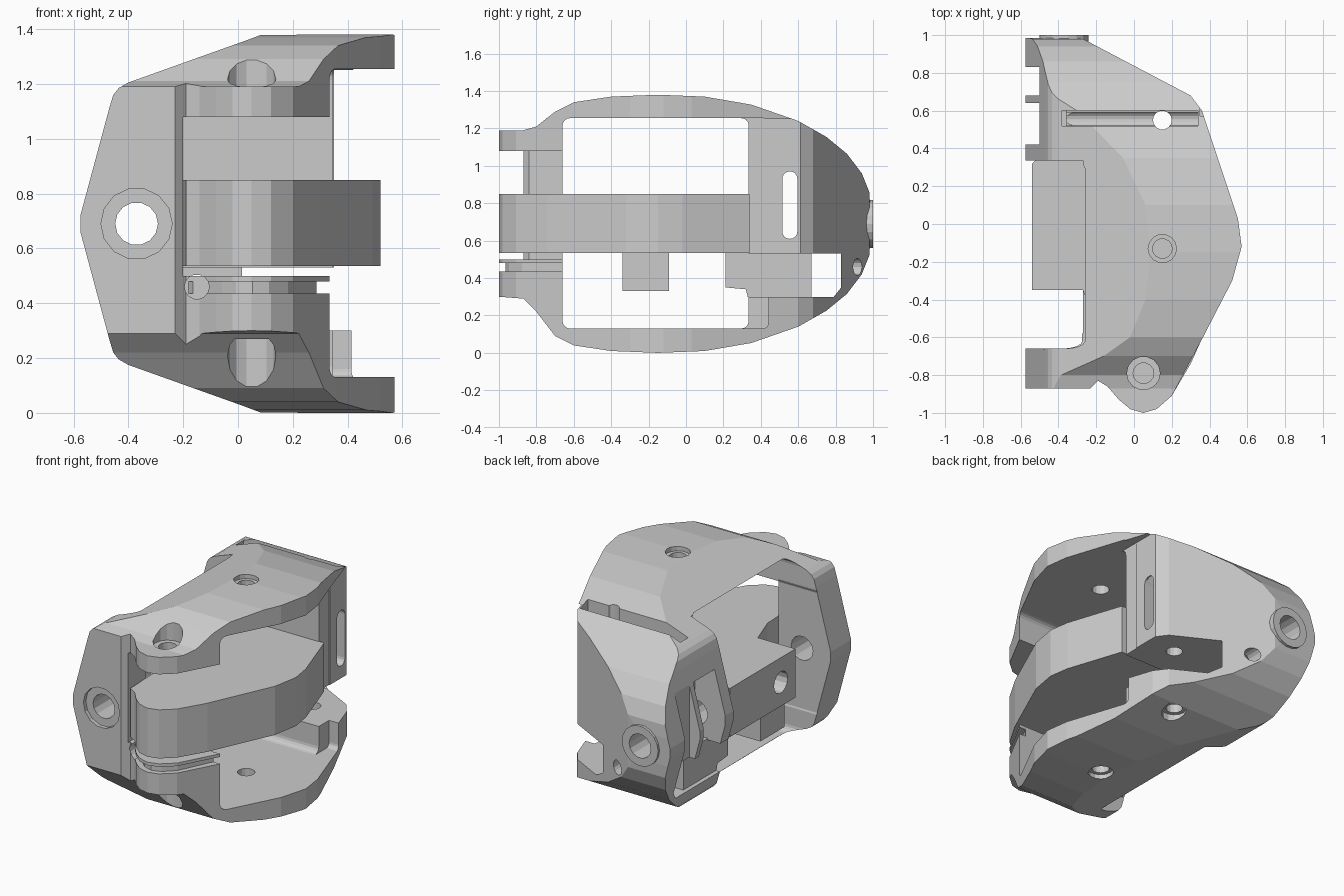
import bpy, bmesh, math

if "Cube" in bpy.data.objects:
    bpy.data.objects.remove(bpy.data.objects["Cube"])


def prism(name, pts, axis, a, b):
    """Extrude a 2D outline along an axis. x: (y,z)  y: (x,z)  z: (x,y)"""
    def place(p, t):
        return {'x': (t, p[0], p[1]), 'y': (p[0], t, p[1]), 'z': (p[0], p[1], t)}[axis]
    bm = bmesh.new()
    lo = [bm.verts.new(place(p, a)) for p in pts]
    hi = [bm.verts.new(place(p, b)) for p in pts]
    bm.faces.new(lo)
    bm.faces.new(hi[::-1])
    n = len(pts)
    for i in range(n):
        j = (i + 1) % n
        bm.faces.new((lo[i], hi[i], hi[j], lo[j]))
    bmesh.ops.recalc_face_normals(bm, faces=bm.faces)
    me = bpy.data.meshes.new(name)
    bm.to_mesh(me)
    bm.free()
    ob = bpy.data.objects.new(name, me)
    bpy.context.collection.objects.link(ob)
    return ob


def box(name, x0, x1, y0, y1, z0, z1):
    return prism(name, [(x0, y0), (x1, y0), (x1, y1), (x0, y1)], 'z', z0, z1)


def circle(u, v, r, n=14):
    return [(u + r * math.cos(2 * math.pi * i / n), v + r * math.sin(2 * math.pi * i / n)) for i in range(n)]


def rounded(u0, u1, v0, v1, r, n=4):
    pts = []
    for cu, cv, s in ((u1 - r, v1 - r, 0), (u0 + r, v1 - r, 1), (u0 + r, v0 + r, 2), (u1 - r, v0 + r, 3)):
        for i in range(n + 1):
            t = (s + i / n) * math.pi / 2
            pts.append((cu + r * math.cos(t), cv + r * math.sin(t)))
    return pts


def boolean(ob, tool, op='DIFFERENCE'):
    m = ob.modifiers.new('bool', 'BOOLEAN')
    m.operation, m.object, m.solver = op, tool, 'EXACT'
    dg = bpy.context.evaluated_depsgraph_get()
    me = bpy.data.meshes.new_from_object(ob.evaluated_get(dg))
    ob.modifiers.clear()
    ob.data = me
    bpy.data.objects.remove(tool)


MID = 0.69

# Outer shell: side, front and top outlines intersected
side_top = [(-1.0, 1.19), (-0.87, 1.19), (-0.8, 1.21), (-0.7, 1.29), (-0.6, 1.34), (-0.4, 1.37),
            (-0.15, 1.38), (0.1, 1.37), (0.35, 1.327), (0.6, 1.24), (0.75, 1.155), (0.86, 1.065),
            (0.94, 0.96), (0.98, 0.86), (0.985, 0.78)]
side_low = [(y, 2 * MID - z) for y, z in side_top[::-1]]
side_low[-1], side_low[-2] = (-1.0, 0.3), (-0.87, 0.29)
side_low[-3] = (-0.8, 0.22)
shell = prism('outer_shell', side_top + side_low, 'x', -0.6, 0.6)

front_top = [(-0.575, 0.72), (-0.47, 1.11), (-0.455, 1.16), (-0.435, 1.185), (-0.4, 1.205), (0.02, 1.355),
             (0.1, 1.385), (0.6, 1.385)]
front = front_top + [(x, 2 * MID - z) for x, z in front_top[::-1]]
boolean(shell, prism('front_cut', front, 'y', -1.1, 1.1), 'INTERSECT')

lobe = [(-0.23, -0.87), (-0.19, -0.83), (-0.14, -0.86), (-0.08, -0.93), (-0.02, -0.98), (0.05, -1.0),
        (0.12, -0.98), (0.2, -0.91), (0.36, -0.61)]
top = [(-0.58, -0.87)] + lobe + [(0.52, -0.3), (0.57, -0.12), (0.55, 0.03), (0.36, 0.6), (0.3, 0.68),
                                 (-0.27, 0.98), (-0.58, 1.0)]
boolean(shell, prism('top_cut', top, 'z', -0.1, 1.5), 'INTERSECT')

# Openings: main cavity, left side, rear wall edge, rear lower window, front gap
boolean(shell, prism('cavity', rounded(-0.66, 0.335, 0.13, 1.255, 0.04), 'x', -1, 1))
boolean(shell, prism('left_opening', [(-0.8, -0.65), (-0.57, -0.65), (-0.49, -0.6), (-0.27, -0.58),
                                      (-0.27, 0.335), (-0.8, 0.335)], 'z', -0.1, 1.5))
boolean(shell, prism('wall_edge', rounded(0, 0.44, 0.13, 1.255, 0.03), 'x', 0.345, 1))
boolean(shell, box('wall_face', 0.35, 1, 0.2, 0.62, 0.3, 1.25))
boolean(shell, prism('rear_window', [(0.2, 0.3), (0.79, 0.3), (0.83, 0.35), (0.83, 0.53), (0.2, 0.53)], 'x', -1, 1))
boolean(shell, box('front_gap', -0.2, 0.8, -1.1, -0.55, 0.5, 1.08))
# Arch inner edge bevels
for z0, z1 in ((1.08, 1.255), (0.3, 0.13)):
    boolean(shell, prism('arch_bevel', [(-0.665, z0), (-0.6, z1), (-0.55, z1), (-0.55, z0)], 'x', -0.5, -0.2))

# Groove running round the lower lobe
groove = box('lobe_groove', -0.18, 0.6, -1.1, -0.66, 0.435, 0.48)
core = [(x * 0.86 + 0.01, y * 0.965) for x, y in lobe[1:]] + [(0.3, -0.5), (-0.3, -0.5)]
boolean(groove, prism('groove_core', core, 'z', 0.3, 0.6))
boolean(shell, groove)

# Rear slots and the stepped left pocket
boolean(shell, prism('wall_slot', rounded(0.515, 0.595, 0.61, 0.97, 0.038), 'x', -1, 1))
boolean(shell, box('top_slot', -0.38, 0.34, 0.52, 0.6, 0.95, 1.5))
boolean(shell, box('left_step', -1, -0.5, 0.68, 0.83, -0.1, 1.5))
boolean(shell, box('left_pocket', -1, -0.36, 0.42, 0.64, 0.45, 1.0))

# Mid plate with its left block and front lobe
plate = [(-0.54, -0.35), (-0.27, -0.35), (-0.2, -0.55)] + lobe[1:8] + \
        [(0.3, -0.74), (0.49, -0.32), (0.52, -0.15), (0.5, -0.02), (0.38, 0.34), (-0.52, 0.34), (-0.54, 0.32)]
mid = prism('mid_plate', plate, 'z', 0.535, 0.85)
boolean(mid, prism('side_hole', circle(-0.2, MID, 0.07), 'x', -0.7, -0.4))

# Screw holes through the plates, countersunk outside
for x, y, r, R, z0, z1 in ((0.15, -0.13, 0.052, 0.075, 0.03, 1.35), (0.05, -0.79, 0.055, 0.088, 0.27, 1.17),
                           (0.15, 0.55, 0.05, 0.075, 0.14, 1.4)):
    boolean(shell, prism('screw_hole', circle(x, y, r), 'z', -0.1, 1.5))
    boolean(shell, prism('sink_low', circle(x, y, R), 'z', -0.1, z0))
    boolean(shell, prism('sink_high', circle(x, y, R), 'z', z1, 1.5))

# Pivot bore running front to back
for ob in (shell, mid):
    boolean(ob, prism('pivot_bore', circle(-0.37, MID, 0.078), 'y', -1.2, 1.2))
boolean(shell, prism('pivot_sink', circle(-0.37, MID, 0.13), 'y', -1.2, -0.845))
for y0, y1 in ((-1.2, -0.78), (0.75, 1.2)):
    boolean(shell, prism('pin_hole', circle(-0.15, 0.46, 0.045), 'y', y0, y1))

# Rear washer
washer = prism('rear_washer', circle(-0.37, MID, 0.13, 18), 'y', 0.93, 1.0)
boolean(washer, prism('washer_bore', circle(-0.37, MID, 0.078), 'y', 0.8, 1.2))

# Small blocks under the mid plate
box('guide_block', -0.47, -0.28, -0.34, -0.09, 0.33, 0.54)
prism('rear_block', [(0.21, 0.54), (0.21, 0.35), (0.32, 0.34), (0.33, 0.3), (0.67, 0.3), (0.67, 0.54)],
      'x', -0.45, -0.2)
